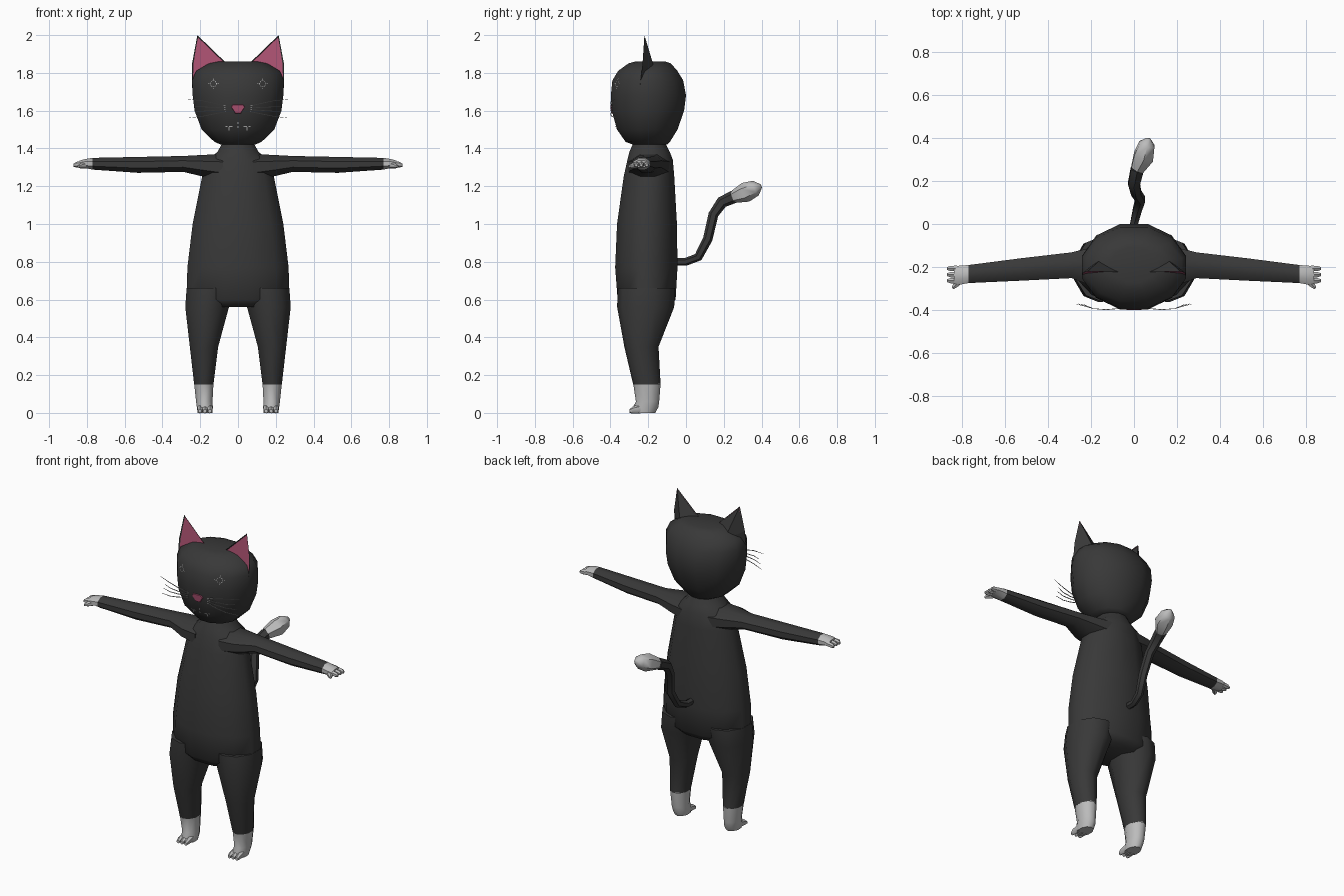
import bpy, bmesh, math
from mathutils import Vector
from mathutils.bvhtree import BVHTree

if "Cube" in bpy.data.objects:
    bpy.data.objects.remove(bpy.data.objects["Cube"])


def material(name, rgb):
    m = bpy.data.materials.new(name)
    m.diffuse_color = (*rgb, 1)
    m.use_nodes = True
    m.node_tree.nodes["Principled BSDF"].inputs["Base Color"].default_value = m.diffuse_color
    return m


BLACK = material("black fur", (0.04, 0.04, 0.04))
GREY = material("pale grey fur", (0.5, 0.5, 0.5))
PINK = material("pink skin", (0.42, 0.085, 0.17))


def finish(bm, name, mats, smooth=True, fix=True):
    if fix:
        bmesh.ops.recalc_face_normals(bm, faces=bm.faces)
    me = bpy.data.meshes.new(name)
    for f in bm.faces:
        f.smooth = smooth
    bm.to_mesh(me)
    bm.free()
    for m in mats:
        me.materials.append(m)
    ob = bpy.data.objects.new(name, me)
    bpy.context.collection.objects.link(ob)
    if smooth:
        bpy.context.view_layer.objects.active = ob
        ob.select_set(True)
        bpy.ops.object.shade_smooth_by_angle(angle=math.radians(50))
        ob.select_set(False)
    return ob


def loft(name, rings, mat, n=10):
    """Skin rings given as (centre, half axis u, half axis v)."""
    bm = bmesh.new()
    grow = 1 / math.cos(math.pi / n)
    loops = []
    for c, u, v in rings:
        c, u, v = Vector(c), Vector(u), Vector(v)
        angles = [(i + 0.5) * math.tau / n for i in range(n)]
        loops.append([bm.verts.new(c + grow * (u * math.cos(a) + v * math.sin(a))) for a in angles])
    for a, b in zip(loops, loops[1:]):
        for i in range(n):
            j = (i + 1) % n
            bm.faces.new((a[i], a[j], b[j], b[i]))
    bm.faces.new(loops[0])
    bm.faces.new(loops[-1])
    return finish(bm, name, [mat])


def upright(rows):
    """Rows of (z, x0, x1, y0, y1) to horizontal rings."""
    return [(((a + b) / 2, (c + d) / 2, z), ((b - a) / 2, 0, 0), (0, (d - c) / 2, 0))
            for z, a, b, c, d in rows]


def sideways(rows, s):
    """Rows of (x, y centre, half y, z centre, half z) to rings across x."""
    return [((s * x, y, z), (0, hy, 0), (0, 0, hz)) for x, y, hy, z, hz in rows]


# torso with neck
loft("torso", upright([(z, -w, w, a, b) for z, w, a, b in [
    (0.56, 0.20, -0.33, -0.09), (0.60, 0.272, -0.362, -0.055), (0.77, 0.268, -0.375, -0.045),
    (1.00, 0.24, -0.365, -0.048), (1.25, 0.19, -0.33, -0.062), (1.34, 0.165, -0.31, -0.07),
    (1.38, 0.11, -0.30, -0.085), (1.45, 0.07, -0.27, -0.12)]]), BLACK, 12)

# head
head = loft("head", upright([(z, -w, w, a, b) for z, w, a, b in [
    (1.42, 0.09, -0.28, -0.10), (1.435, 0.125, -0.32, -0.085), (1.50, 0.192, -0.365, -0.045),
    (1.60, 0.23, -0.393, -0.01), (1.68, 0.24, -0.398, 0.0), (1.76, 0.243, -0.39, -0.015),
    (1.81, 0.222, -0.36, -0.045), (1.85, 0.155, -0.305, -0.08), (1.86, 0.11, -0.27, -0.11)]]), BLACK, 12)
surface = BVHTree.FromPolygons([v.co for v in head.data.vertices],
                               [p.vertices[:] for p in head.data.polygons])


def on_face(x, z, lift=0.003):
    hit = surface.ray_cast(Vector((x, -1, z)), Vector((0, 1, 0)))[0]
    y = hit.y if hit else -0.36
    return Vector((x, y - lift, z))


def plates(name, outlines, mat):
    """Thin painted details that follow the front of the head."""
    bm = bmesh.new()
    for pts in outlines:
        f = bm.faces.new([bm.verts.new(on_face(x, z)) for x, z in pts])
        f.normal_update()
        if f.normal.y > 0:
            f.normal_flip()
    finish(bm, name, [mat], False, False)


def dash(x, z, angle, length, width):
    c, s = math.cos(angle), math.sin(angle)
    return [(x + c * u * length / 2 - s * v * width / 2, z + s * u * length / 2 + c * v * width / 2)
            for u, v in ((-1, -1), (1, -1), (1, 1), (-1, 1))]


# nose
tip = [(-0.038, 1.62), (-0.028, 1.633), (0.028, 1.633), (0.038, 1.62), (0.015, 1.585), (-0.015, 1.585)]
bm = bmesh.new()
rim = [bm.verts.new(on_face(x, z, -0.004)) for x, z in tip]
top = [bm.verts.new(on_face(x * 0.9, 1.61 + (z - 1.61) * 0.9, 0.006)) for x, z in tip]
for i in range(6):
    j = (i + 1) % 6
    bm.faces.new((rim[i], rim[j], top[j], top[i]))
bm.faces.new(top)
bm.faces.new(rim)
finish(bm, "nose", [PINK], False)

# mouth marks
plates("mouth", [dash(s * 0.048, 1.516, 0, 0.036, 0.004) for s in (-1, 1)]
       + [dash(s * 0.048, 1.505, math.pi / 2, 0.018, 0.005) for s in (-1, 1)]
       + [dash(0, z, 0, 0.008, 0.005) for z in (1.513, 1.535)], GREY)

for s, side in ((1, "left"), (-1, "right")):
    # eye outline of short dashes
    marks = []
    for k in range(8):
        a = k * math.tau / 8
        marks.append(dash(s * 0.13 + 0.016 * math.cos(a), 1.742 + 0.016 * math.sin(a),
                          a + math.pi / 2, 0.009, 0.003))
        if k % 2 == 0:
            marks.append(dash(s * 0.13 + 0.025 * math.cos(a), 1.742 + 0.025 * math.sin(a), a, 0.007, 0.003))
    plates(side + "_eye", marks, GREY)

    # whiskers
    for k, (z0, z1, x1) in enumerate([(1.625, 1.662, 0.27), (1.615, 1.622, 0.24),
                                      (1.605, 1.595, 0.25), (1.595, 1.562, 0.26)]):
        pts = [(0.065, -0.393, z0), (0.13, -0.399, z0 + (z1 - z0) * 0.4),
               (0.19, -0.394, z0 + (z1 - z0) * 0.75), (x1, -0.372, z1)]
        loft(f"{side}_whisker_{k}", [((s * x, y, z), (0, r, 0), (0, 0, r))
             for (x, y, z), r in zip(pts, (0.0018, 0.0018, 0.0015, 0.0008))], GREY, 4)

    # ear with pink inset front
    bm = bmesh.new()
    T, O2, O, F, I, B = [bm.verts.new((s * x, y, z)) for x, y, z in [
        (0.215, -0.22, 2.0), (0.243, -0.23, 1.85), (0.243, -0.245, 1.72), (0.16, -0.235, 1.78),
        (0.06, -0.225, 1.85), (0.15, -0.16, 1.80)]]
    front = bm.faces.new((T, O2, O, F, I))
    for vs in ((T, B, O2), (O2, B, O), (T, I, B), (I, F, B), (F, O, B)):
        bm.faces.new(vs)
    bmesh.ops.recalc_face_normals(bm, faces=bm.faces)
    bmesh.ops.inset_region(bm, faces=[front], thickness=0.008, depth=-0.004)
    front.material_index = 1
    finish(bm, side + "_ear", [BLACK, PINK], False)

    # arm, hand and fingers
    loft(side + "_arm", sideways([
        (0.08, -0.195, 0.11, 1.30, 0.07), (0.18, -0.20, 0.095, 1.308, 0.058),
        (0.29, -0.192, 0.06, 1.318, 0.042), (0.53, -0.212, 0.052, 1.313, 0.042),
        (0.77, -0.233, 0.042, 1.319, 0.031)], s), BLACK, 8)
    loft(side + "_hand", sideways([
        (0.77, -0.233, 0.042, 1.319, 0.031), (0.81, -0.238, 0.044, 1.32, 0.024),
        (0.838, -0.237, 0.041, 1.317, 0.018)], s), GREY, 8)
    for k, y in enumerate((-0.207, -0.236, -0.264)):
        loft(f"{side}_finger_{k}", sideways([
            (0.825, y, 0.013, 1.317, 0.014), (0.855, y, 0.012, 1.314, 0.013),
            (0.87, y, 0.007, 1.311, 0.007)], s), GREY, 6)
    loft(side + "_thumb", [((s * x, y, z), (s * r * 0.7, r * 0.7, 0), (0, 0, r)) for x, y, z, r in [
        (0.80, -0.255, 1.314, 0.016), (0.83, -0.283, 1.308, 0.013), (0.845, -0.30, 1.305, 0.006)]], GREY, 6)

    # leg, paw and toes
    def mirrored(rows):
        return upright([(z, s * a, s * b, c, d) for z, a, b, c, d in rows])
    loft(side + "_leg", mirrored([
        (0.66, 0.02, 0.272, -0.355, -0.065), (0.56, 0.048, 0.279, -0.357, -0.07),
        (0.35, 0.105, 0.255, -0.322, -0.15), (0.15, 0.13, 0.232, -0.276, -0.138)]), BLACK)
    loft(side + "_paw", mirrored([
        (0.155, 0.13, 0.232, -0.276, -0.138), (0.06, 0.135, 0.222, -0.262, -0.145),
        (0.03, 0.133, 0.218, -0.278, -0.15), (0.0, 0.136, 0.213, -0.275, -0.165)]), GREY)
    for k, x in enumerate((0.149, 0.175, 0.201)):
        loft(f"{side}_toe_{k}", [((s * x, y, z), (r, 0, 0), (0, 0, z)) for y, z, r in [
            (-0.24, 0.022, 0.013), (-0.28, 0.016, 0.013), (-0.30, 0.009, 0.009)]], GREY, 6)


# tail, rings square to the path
def tube(name, path, mat):
    pts = [Vector(p[:3]) for p in path]
    rings = []
    for i, p in enumerate(pts):
        d = (pts[min(i + 1, len(pts) - 1)] - pts[max(i - 1, 0)]).normalized()
        u = Vector((1, 0, 0)) - d * d.x
        u.normalize()
        rings.append((p, u * path[i][3], d.cross(u) * path[i][3]))
    loft(name, rings, mat, 6)


tube("tail", [(0, -0.07, 0.80, 0.018), (0.0, 0.0, 0.80, 0.018), (0.015, 0.065, 0.825, 0.02),
              (0.03, 0.115, 0.92, 0.022), (0.01, 0.145, 1.05, 0.023),
              (0.0, 0.19, 1.115, 0.027), (0.015, 0.255, 1.145, 0.03)], BLACK)
tube("tail_tip", [(0.015, 0.255, 1.145, 0.03), (0.045, 0.315, 1.168, 0.046),
                  (0.06, 0.37, 1.19, 0.036), (0.068, 0.397, 1.20, 0.01)], GREY)
